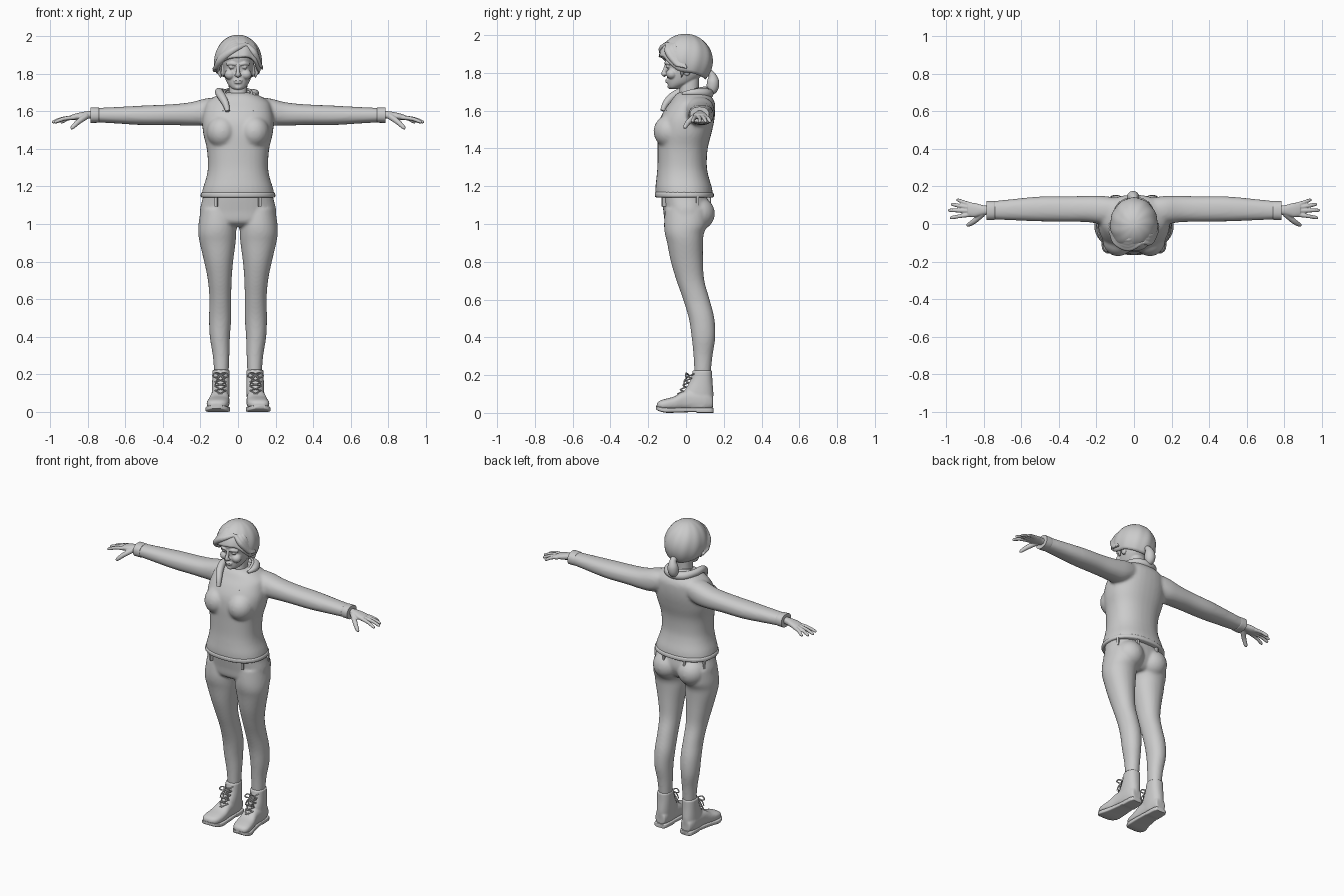
import bpy, bmesh, math
from mathutils import Vector, Matrix, Quaternion


def spline(rows, steps):
    """Catmull-Rom interpolation of rows of numbers."""
    out, n = [], len(rows)
    for i in range(n - 1):
        p0, p1, p2, p3 = rows[max(i - 1, 0)], rows[i], rows[i + 1], rows[min(i + 2, n - 1)]
        for k in range(steps):
            t = k / steps
            out.append([0.5 * (2 * b + (c - a) * t + (2 * a - 5 * b + 4 * c - d) * t * t
                        + (3 * b - a - 3 * c + d) * t ** 3) for a, b, c, d in zip(p0, p1, p2, p3)])
    out.append(list(rows[-1]))
    return out


def skin(bm, rings):
    vs = [[bm.verts.new(p) for p in r] for r in rings]
    n = len(vs[0])
    for a, b in zip(vs, vs[1:]):
        for j in range(n):
            bm.faces.new((a[j], a[(j + 1) % n], b[(j + 1) % n], b[j]))
    bm.faces.new(vs[0][::-1])
    bm.faces.new(vs[-1])


def loft(bm, rows, axis='z', n=2.3, steps=4, seg=36):
    """Rows of (t, a0, a1, b0, b1): superellipse sections along an axis."""
    rings = []
    for t, a0, a1, b0, b1 in spline(rows, steps):
        ring = []
        for j in range(seg):
            u = math.tau * j / seg
            c, s = math.cos(u), math.sin(u)
            a = (a0 + a1) / 2 + (a1 - a0) / 2 * math.copysign(abs(c) ** (2 / n), c)
            b = (b0 + b1) / 2 + (b1 - b0) / 2 * math.copysign(abs(s) ** (2 / n), s)
            ring.append({'z': (a, b, t), 'x': (t, a, b), 'y': (a, t, b)}[axis])
        rings.append(ring)
    skin(bm, rings)


def tube(bm, rows, steps=5, seg=12):
    """Rows of (x, y, z, radius): round tube through the points."""
    pts = spline(rows, steps)
    rings, q, prev = [], Quaternion(), Vector((0, 0, 1))
    for i, p in enumerate(pts):
        tan = (Vector(pts[min(i + 1, len(pts) - 1)][:3]) - Vector(pts[max(i - 1, 0)][:3])).normalized()
        q = prev.rotation_difference(tan) @ q
        prev = tan
        rings.append([Vector(p[:3]) + q @ Vector((math.cos(math.tau * j / seg), math.sin(math.tau * j / seg), 0)) * p[3]
                      for j in range(seg)])
    skin(bm, rings)


def ball(bm, c, r):
    bmesh.ops.create_uvsphere(bm, u_segments=24, v_segments=16, radius=1,
                              matrix=Matrix.Translation(c) @ Matrix.Diagonal((*r, 1)))


def mirror(bm):
    geo = bmesh.ops.duplicate(bm, geom=bm.verts[:] + bm.edges[:] + bm.faces[:])['geom']
    bmesh.ops.scale(bm, vec=(-1, 1, 1), verts=[g for g in geo if isinstance(g, bmesh.types.BMVert)])


def finish(name, bm, voxel=0, smooth=3, solid=0):
    bmesh.ops.recalc_face_normals(bm, faces=bm.faces[:])
    me = bpy.data.meshes.new(name)
    bm.to_mesh(me)
    bm.free()
    ob = bpy.data.objects.new(name, me)
    bpy.context.collection.objects.link(ob)
    me.shade_smooth()
    me.set_sharp_from_angle(angle=math.radians(45))
    if voxel:  # fuse overlapping forms into one skin
        m = ob.modifiers.new('fuse', 'REMESH')
        m.mode, m.voxel_size, m.use_smooth_shade = 'VOXEL', voxel, True
        s = ob.modifiers.new('relax', 'SMOOTH')
        s.factor, s.iterations = 0.5, smooth
    if solid:
        m = ob.modifiers.new('thickness', 'SOLIDIFY')
        m.thickness, m.offset = solid, 0
    return ob


# Sweater: arms and bust mirrored, then the torso
bm = bmesh.new()
loft(bm, [(.1, 0, .14, 1.55, 1.675), (.17, 0, .15, 1.525, 1.668), (.25, .01, .15, 1.523, 1.648),
          (.35, .012, .147, 1.526, 1.637), (.5, .014, .146, 1.526, 1.63), (.65, .02, .132, 1.535, 1.622),
          (.785, .026, .118, 1.543, 1.616)], 'x')
ball(bm, (.085, -.085, 1.49), (.082, .087, .088))
mirror(bm)
loft(bm, [(1.145, -.195, .195, -.16, .143), (1.19, -.187, .187, -.162, .138), (1.25, -.168, .168, -.156, .12),
          (1.31, -.16, .16, -.151, .11), (1.4, -.166, .166, -.15, .115), (1.48, -.185, .185, -.15, .135),
          (1.55, -.19, .19, -.14, .15), (1.61, -.18, .18, -.11, .155), (1.65, -.165, .165, -.08, .15),
          (1.685, -.11, .11, -.055, .125), (1.7, -.06, .06, -.03, .1)])
finish('sweater', bm, .009, 6)

# Ribbed hem and cuffs
bm = bmesh.new()
loft(bm, [(1.14, -.19, .19, -.157, .14), (1.146, -.198, .198, -.164, .147), (1.162, -.197, .197, -.165, .146),
          (1.17, -.188, .188, -.16, .138)])
finish('sweater_hem', bm)
bm = bmesh.new()
loft(bm, [(.74, .026, .12, 1.543, 1.616), (.745, .022, .122, 1.539, 1.62), (.785, .021, .122, 1.538, 1.621)], 'x')
mirror(bm)
finish('sleeve_cuffs', bm)

# Trousers: leg and seat mirrored, then the pelvis
bm = bmesh.new()
loft(bm, [(1.08, .02, .198, -.11, .12), (1.0, .008, .21, -.116, .115), (.95, .01, .211, -.112, .095),
          (.9, .013, .204, -.1, .09), (.8, .026, .18, -.08, .09), (.7, .034, .16, -.05, .097),
          (.6, .036, .152, -.015, .125), (.5, .036, .154, .015, .15), (.4, .043, .15, .03, .155),
          (.3, .046, .134, .04, .14), (.2, .05, .126, .045, .13)], n=2.1)
ball(bm, (.09, .06, 1.055), (.09, .093, .09))
mirror(bm)
loft(bm, [(1.17, -.182, .182, -.135, .11), (1.13, -.19, .19, -.13, .12), (1.07, -.203, .203, -.12, .125),
          (1.01, -.19, .19, -.11, .1), (.985, -.1, .1, -.07, .07)])
finish('trousers', bm, .008, 5)

# Belt loops
bm = bmesh.new()
for x, y, ang in ((.115, -.118, .35), (.175, .06, 1.9), (.075, .122, 3.0)):
    bmesh.ops.create_cube(bm, size=1, matrix=Matrix.Translation((x, y, 1.12))
                          @ Matrix.Rotation(ang, 4, 'Z') @ Matrix.Diagonal((.014, .018, .055, 1)))
mirror(bm)
finish('belt_loops', bm)

# Boots
bm = bmesh.new()
loft(bm, [(.225, .045, .135, .036, .138), (.17, .044, .137, .022, .14), (.1, .045, .14, -.015, .145),
          (.03, .05, .14, -.02, .14)])
loft(bm, [(.142, .06, .125, .02, .09), (.1, .05, .14, .012, .12), (0, .047, .147, .012, .12),
          (-.06, .045, .16, .012, .088), (-.11, .05, .167, .014, .074), (-.14, .065, .16, .018, .064),
          (-.155, .09, .14, .025, .05)], 'y', 2.6)
mirror(bm)
finish('boots', bm, .006, 3)
bm = bmesh.new()
loft(bm, [(.146, .065, .12, 0, .026), (.13, .05, .137, 0, .028), (.06, .046, .14, 0, .028),
          (.05, .047, .14, .004, .028), (-.04, .042, .155, .002, .028), (-.1, .043, .172, 0, .028),
          (-.14, .06, .166, .008, .032), (-.158, .09, .142, .018, .036)], 'y', 6, 3)
mirror(bm)
finish('boot_soles', bm)

# Boot laces: crossed strands and a bow
bm = bmesh.new()
for i in range(5):
    z = .1 + .023 * i
    y = -.042 + (z - .1) * .62
    for s in (1, -1):
        tube(bm, [(.093 - .03 * s, y + .014, z - .008, .0035), (.093, y - .002, z, .004),
                  (.093 + .03 * s, y + .028, z + .014, .0035)], 3, 6)
for s in (1, -1):
    tube(bm, [(.093, .015, .2, .004), (.093 + .025 * s, 0, .21, .004), (.093 + .042 * s, 0, .19, .004),
              (.093 + .02 * s, .005, .185, .004), (.093, .012, .198, .003)], 4, 6)
    tube(bm, [(.093, .012, .195, .004), (.093 + .02 * s, -.008, .17, .004), (.093 + .03 * s, -.012, .14, .003)], 4, 6)
mirror(bm)
finish('boot_laces', bm)

# Hands
bm = bmesh.new()
loft(bm, [(.755, .05, .096, 1.56, 1.6), (.8, .048, .099, 1.56, 1.6), (.85, .036, .112, 1.554, 1.591),
          (.885, .042, .11, 1.554, 1.581)], 'x')
for x0, y0, x1, y1 in ((.865, .103, .945, .127), (.872, .088, .975, .104), (.875, .07, .99, .073), (.87, .05, .98, .034)):
    tube(bm, [(x0, y0, 1.567, .012), ((x0 + x1) / 2, (y0 + y1) / 2, 1.56, .0105), (x1 - .01, y1, 1.544, .009),
              (x1, y1, 1.541, .004)])
tube(bm, [(.805, .055, 1.575, .017), (.85, .015, 1.543, .0145), (.88, -.004, 1.515, .011), (.89, -.007, 1.507, .005)])
mirror(bm)
finish('hands', bm, .004, 2)

# Head with neck, nose, lips, brows, eyes and ears
bm = bmesh.new()
ball(bm, (.034, -.093, 1.834), (.016, .015, .009))
tube(bm, [(.012, -.106, 1.848, .007), (.036, -.104, 1.854, .009), (.06, -.085, 1.848, .007)])
ball(bm, (.042, -.075, 1.795), (.03, .03, .028))
ball(bm, (.084, .005, 1.815), (.012, .02, .032))
ball(bm, (.01, -.112, 1.792), (.009, .01, .007))
mirror(bm)
loft(bm, [(1.715, -.022, .022, -.083, -.045), (1.725, -.038, .038, -.093, -.02), (1.75, -.058, .058, -.098, .04),
          (1.79, -.073, .073, -.1, .085), (1.83, -.08, .08, -.1, .1), (1.86, -.085, .085, -.11, .112),
          (1.9, -.09, .09, -.112, .118), (1.95, -.075, .075, -.08, .09), (1.98, -.03, .03, -.03, .04)], n=2.15)
loft(bm, [(1.6, -.06, .06, -.05, .08), (1.68, -.05, .05, -.036, .068), (1.78, -.05, .05, -.03, .07)])
tube(bm, [(0, -.103, 1.85, .008), (0, -.112, 1.82, .009), (0, -.118, 1.795, .013), (0, -.108, 1.783, .007)])
ball(bm, (0, -.097, 1.762), (.025, .014, .006))
ball(bm, (0, -.096, 1.752), (.021, .014, .006))
ball(bm, (0, -.084, 1.728), (.02, .014, .014))
finish('head', bm, .004, 2)

# Hair cap with an uneven hem, bangs swept from a side parting
bm = bmesh.new()
hem = spline([(h,) for h in (1.77, 1.78, 1.8, 1.815, 1.87, 1.885, 1.88, 1.815, 1.8, 1.78, 1.77)], 8)[:-1]
N, rows = len(hem), 16
grid = []
for i in range(1, rows + 1):
    ring = []
    for j, (h,) in enumerate(hem):
        a = math.tau * j / N - math.pi
        phi = math.acos(max(-1, (h - 1.863) / .137)) * i / rows
        r = math.sin(phi) * (1 + .012 * math.sin(11 * a + 3 * phi))
        ring.append(bm.verts.new((.12 * r * math.sin(a), -.003 - .137 * r * math.cos(a), 1.863 + .137 * math.cos(phi))))
    grid.append(ring)
for a, b in zip(grid, grid[1:]):
    for j in range(N):
        bm.faces.new((a[j], a[(j + 1) % N], b[(j + 1) % N], b[j]))
bm.faces.new(grid[0])
finish('hair_cap', bm, solid=.014)

bm = bmesh.new()
for k in range(4):
    d = .016 * k
    tube(bm, [(.045, -.095 + 1.6 * d, 1.955 + .4 * d, .012), (-.025, -.127 + d, 1.925 + .8 * d, .019),
              (-.09, -.097 + d, 1.875 + .3 * d, .021), (-.118, -.055 + d, 1.832 - .2 * d, .013),
              (-.135, -.04 + d, 1.83 - .3 * d, .003)])
for k in range(3):
    d = .018 * k
    tube(bm, [(.045, -.095 + 1.6 * d, 1.955 + .4 * d, .012), (.085, -.095 + d, 1.91 + .6 * d, .018),
              (.112, -.052 + d, 1.85, .015), (.134, -.03 + d, 1.835 - .4 * d, .003)])
for s in (1, -1):
    tube(bm, [(s * .1, -.03, 1.84, .014), (s * .1, -.02, 1.81, .012), (s * .09, -.025, 1.775, .003)])
finish('hair_bangs', bm, .005, 3)

# Ponytail
bm = bmesh.new()
tube(bm, [(0, .105, 1.81, .02), (0, .135, 1.79, .02), (-.004, .143, 1.755, .032), (-.006, .138, 1.715, .03),
          (-.004, .118, 1.69, .012), (0, .11, 1.683, .003)], 6, 20)
finish('ponytail', bm)

# Shirt collar with pointed fronts
bm = bmesh.new()
cols = []
for j in range(41):
    a = .12 + (math.tau - .24) * j / 40
    s, c = math.sin(a), math.cos(a)
    f = max(0, c) ** 3
    side = math.copysign(1, s)
    zt = 1.725 - .085 * ((1 + c) / 2) ** 1.7
    top = (.066 * s, .012 - .092 * c, zt)
    mid = (.084 * s + .03 * f * side, .012 - .105 * c, zt - .012 - .008 * f)
    low = (.1 * s + .06 * f * side, .012 - .118 * c, zt - .032 - .012 * f)
    cols.append([bm.verts.new(p) for p in (top, mid, low)])
for a, b in zip(cols, cols[1:]):
    for k in range(2):
        bm.faces.new((a[k], b[k], b[k + 1], a[k + 1]))
finish('shirt_collar', bm, solid=.008)

# Scarf rolled round the back of the neck, end hanging on one side
bm = bmesh.new()
tube(bm, [(.085, -.02, 1.69, .008), (.092, .04, 1.695, .02), (.06, .1, 1.693, .025), (0, .12, 1.69, .026),
          (-.06, .1, 1.693, .025), (-.096, .04, 1.7, .022), (-.1, -.02, 1.7, .022), (-.085, -.07, 1.675, .022),
          (-.066, -.105, 1.64, .018), (-.055, -.125, 1.6, .012)], 6, 16)
finish('scarf', bm)
